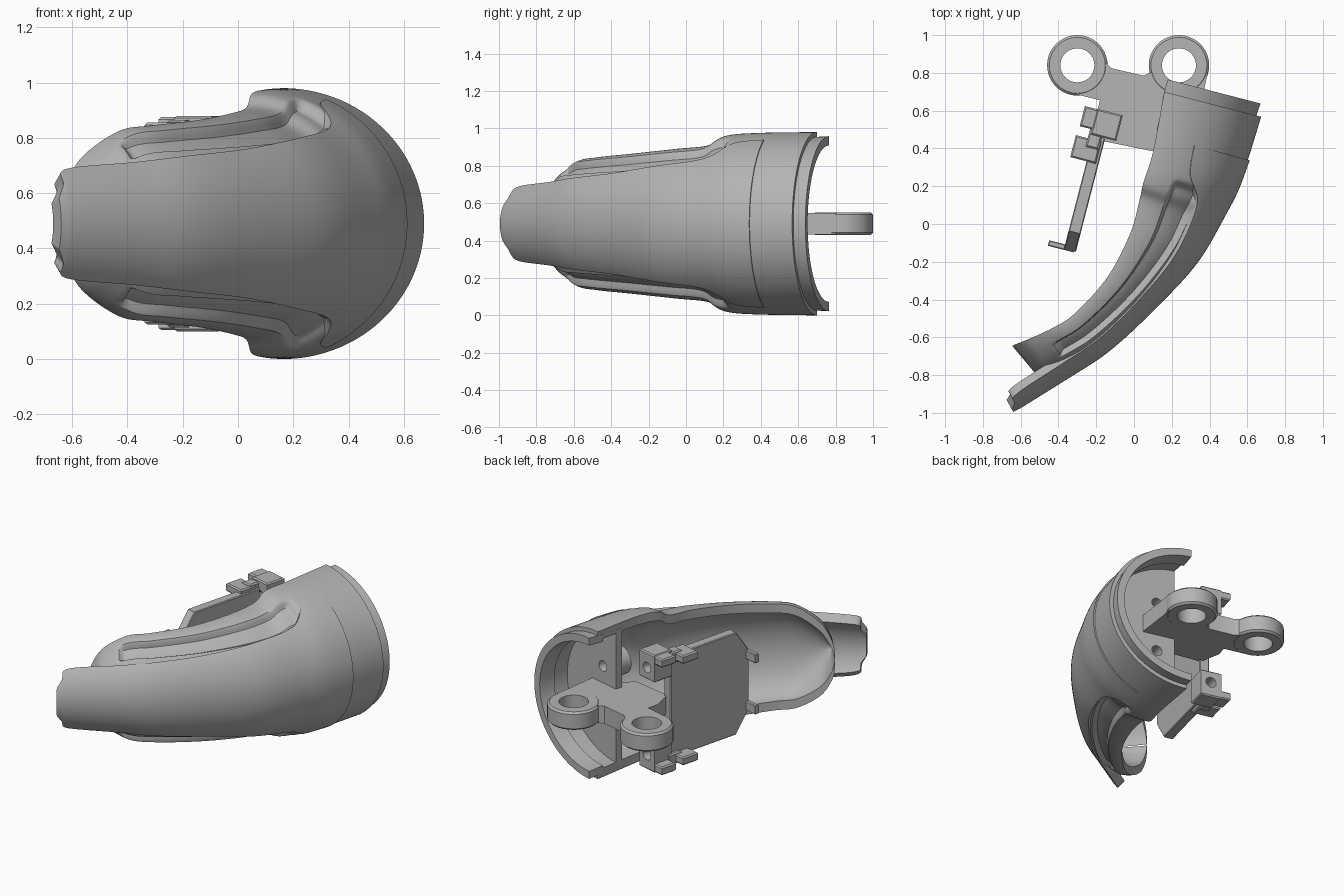
import bpy, bmesh
from math import sin, cos, pi, radians
from mathutils import Vector

if "Cube" in bpy.data.objects:
    bpy.data.objects.remove(bpy.data.objects["Cube"])

grey = bpy.data.materials.new("plain_grey")
grey.use_nodes = True
grey.diffuse_color = (0.46, 0.46, 0.46, 1)
grey.node_tree.nodes["Principled BSDF"].inputs["Base Color"].default_value = (0.46, 0.46, 0.46, 1)

MID = 0.49                                   # mirror height
UP = Vector((0, 0, 1))
TILT = radians(-14.5)
ACROSS = Vector((cos(TILT), sin(TILT), 0))   # across the wide end
ALONG = Vector((-sin(TILT), cos(TILT), 0))   # out of the wide end


def finish(name, bm):
    bmesh.ops.recalc_face_normals(bm, faces=bm.faces)
    if bm.calc_volume(signed=True) < 0:
        bmesh.ops.reverse_faces(bm, faces=bm.faces)
    me = bpy.data.meshes.new(name)
    bm.to_mesh(me)
    bm.free()
    me.materials.append(grey)
    ob = bpy.data.objects.new(name, me)
    bpy.context.collection.objects.link(ob)
    smooth(ob)
    return ob


def smooth(ob):
    bpy.ops.object.select_all(action='DESELECT')
    ob.select_set(True)
    bpy.context.view_layer.objects.active = ob
    bpy.ops.object.shade_smooth_by_angle(angle=radians(35))


def spline(rows, u):
    i = min(int(u), len(rows) - 2)
    f = u - i
    a, b, c, d = (rows[max(0, min(len(rows) - 1, i + k))] for k in (-1, 0, 1, 2))
    return [q + 0.5 * f * (r - p + f * (2 * p - 5 * q + 4 * r - s + f * (3 * (q - r) + s - p)))
            for p, q, r, s in zip(a, b, c, d)]


def ramp(lo, hi, v):
    f = max(0, min(1, (v - lo) / (hi - lo)))
    return f * f * (3 - 2 * f)


def sweep(name, rows, wall, steps, groove=None, arc=72):
    """Half-elliptical channel; rows hold x, y, heading, depth, half height, half angle."""
    bm = bmesh.new()
    rings = []
    for k in range(steps + 1):
        u = k / steps * (len(rows) - 1)
        x, y, head, deep, high, span = spline(rows, u)
        n = Vector((cos(radians(head)), sin(radians(head)), 0))
        outer, inner = [], []
        for j in range(arc + 1):
            th = radians(span) * (2 * j / arc - 1)
            cut = groove(u, abs(th)) if groove else 0
            for line, off in ((outer, cut), (inner, wall)):
                p = Vector((x, y, MID)) + n * (deep - off) * cos(th) + UP * (high - off) * sin(th)
                line.append(bm.verts.new(p))
        rings.append((outer, inner))
    for (o1, i1), (o2, i2) in zip(rings, rings[1:]):
        loop1, loop2 = o1 + i1[::-1], o2 + i2[::-1]
        for j in range(len(loop1)):
            m = (j + 1) % len(loop1)
            bm.faces.new((loop1[j], loop1[m], loop2[m], loop2[j]))
    for o, i in (rings[0], rings[-1]):
        for j in range(arc):
            bm.faces.new((o[j], o[j + 1], i[j + 1], i[j]))
    return finish(name, bm)


def prism(name, pts, origin, ax, ay, push, bevel=0.0):
    """Polygon in the plane of ax and ay, extruded by push; bevel softens the rims of both caps."""
    bm = bmesh.new()
    low = [bm.verts.new(Vector(origin) + ax * a + ay * b) for a, b in pts]
    high = [bm.verts.new(v.co + push) for v in low]
    caps = [bm.faces.new(low[::-1]), bm.faces.new(high)]
    for j in range(len(pts)):
        m = (j + 1) % len(pts)
        bm.faces.new((low[j], low[m], high[m], high[j]))
    bmesh.ops.recalc_face_normals(bm, faces=bm.faces)
    if bevel:
        rims = [e for f in caps for e in f.edges]
        bmesh.ops.bevel(bm, geom=rims, offset=bevel, segments=1, affect='EDGES')
    return finish(name, bm)


def block(name, x, y, w, l, z0, z1, bevel=0.008):
    pts = [(-w / 2, -l / 2), (w / 2, -l / 2), (w / 2, l / 2), (-w / 2, l / 2)]
    return prism(name, pts, (x, y, z0), ACROSS, ALONG, UP * (z1 - z0), bevel)


def disc(name, centre, r, ax, ay, push, bevel=0.0):
    pts = [(r * cos(2 * pi * k / 48), r * sin(2 * pi * k / 48)) for k in range(48)]
    return prism(name, pts, centre, ax, ay, push, bevel)


def combine(ob, tool, how):
    m = ob.modifiers.new("combine", 'BOOLEAN')
    m.object, m.operation, m.solver = tool, how, 'EXACT'
    bpy.context.view_layer.objects.active = ob
    bpy.ops.object.modifier_apply(modifier=m.name)
    bpy.data.objects.remove(tool)
    smooth(ob)


# Curved shell with a scooped groove on each side and a rounded, closed tip
def scoop(u, th):
    side = ramp(radians(48), radians(51), th) * (1 - ramp(radians(67), radians(72), th))
    return 0.036 * side * ramp(1.5, 1.8, u) * (1 - ramp(7.1, 7.4, u))


sweep("shell", [
    (0.16, 0.70, -14.5, 0.53, 0.49, 90),
    (0.10, 0.38, -15.5, 0.49, 0.485, 90),
    (0.05, 0.22, -18, 0.46, 0.47, 90),
    (0.03, 0.13, -20, 0.42, 0.42, 90),
    (-0.02, -0.05, -23, 0.362, 0.40, 90),
    (-0.14, -0.28, -33, 0.28, 0.375, 90),
    (-0.31, -0.47, -47, 0.24, 0.355, 90),
    (-0.43, -0.55, -54, 0.235, 0.335, 90),
    (-0.56, -0.61, -54, 0.245, 0.245, 90),
    (-0.625, -0.636, -51, 0.255, 0.14, 90),
    (-0.645, -0.645, -50, 0.255, 0.064, 90)], 0.06, 120, scoop, 120)

# Stepped lip at the wide end
sweep("end_lip", [(0.178, 0.765, -14.5, 0.508, 0.468, 90),
                  (0.15, 0.66, -14.5, 0.50, 0.462, 90)], 0.05, 2)

# Outer band, flared at the top and running out as a tongue with clipped corners
sweep("outer_band", [
    (0.12, 0.47, -15, 0.510, 0.492, 66),
    (0.085, 0.32, -16, 0.490, 0.485, 63),
    (0.04, 0.20, -18.5, 0.472, 0.465, 49),
    (-0.02, -0.05, -23, 0.390, 0.425, 47),
    (-0.14, -0.28, -33, 0.305, 0.37, 47),
    (-0.31, -0.47, -47, 0.272, 0.335, 47),
    (-0.47, -0.57, -58, 0.275, 0.31, 46),
    (-0.72, -0.72, -61, 0.28, 0.29, 43),
    (-0.747, -0.735, -61, 0.28, 0.28, 31),
    (-0.775, -0.75, -61, 0.28, 0.27, 20)], 0.06, 81)

# Bulkhead inside the wide end, with two bored bosses
half = [(0.45 * cos(t), 0.45 * sin(t)) for t in (pi * (k / 40 - 0.5) for k in range(41))]
bulkhead = prism("bulkhead", half, (0.12, 0.50, MID), ACROSS, UP, ALONG * 0.05)
for s in (-1, 1):
    spot = Vector((0.12, 0.50, MID + s * 0.17)) + ACROSS * 0.12
    combine(bulkhead, disc("boss", spot - ALONG * 0.1, 0.09, ACROSS, UP, ALONG * 0.12), 'UNION')
    combine(bulkhead, disc("bore", spot - ALONG * 0.2, 0.035, ACROSS, UP, ALONG * 0.4), 'DIFFERENCE')

# Flat bracket with two eyes
X, Y = Vector((1, 0, 0)), Vector((0, 1, 0))
outline = [(-0.34, 0.695), (-0.18, 0.655), (-0.20, 0.58), (-0.17, 0.44), (0.10, 0.385), (0.20, 0.50),
           (0.34, 0.47), (0.375, 0.73), (0.39, 0.80), (0.238, 0.847), (0.10, 0.83), (0.085, 0.80),
           (0.05, 0.785), (-0.12, 0.825), (-0.145, 0.85), (-0.30, 0.847)]
bracket = prism("bracket", outline, (0, 0, 0.432), X, Y, UP * 0.116)
for x in (-0.30, 0.238):
    combine(bracket, disc("eye", (x, 0.84, 0.43), 0.16, X, Y, UP * 0.12, 0.012), 'UNION')
for x in (-0.30, 0.238):
    combine(bracket, disc("eye_bore", (x, 0.84, 0.3), 0.09, X, Y, UP * 0.4), 'DIFFERENCE')

# Upright panel with clipped far corners
panel = [(0, -0.20), (0.10, -0.34), (0.62, -0.34), (0.62, 0.34), (0.10, 0.34), (0, 0.20)]
prism("panel", panel, Vector((-0.34, -0.14, MID)) - ACROSS * 0.032, ALONG, UP, ACROSS * 0.065, 0.005)

# Mounting blocks, shelves, side tabs and end hooks, above and below the middle
for s, side in ((1, "upper"), (-1, "lower")):
    def span(a, b):
        return sorted((MID + s * a, MID + s * b))
    mount = block(side + "_mount", -0.145, 0.525, 0.14, 0.14, *span(0.21, 0.39))
    hole = Vector((-0.145, 0.525, MID + s * 0.29)) - ALONG * 0.2
    combine(mount, disc("mount_bore", hole, 0.035, ACROSS, UP, ALONG * 0.4), 'DIFFERENCE')
    block(side + "_shelf", -0.23, 0.56, 0.09, 0.11, *span(0.33, 0.385))
    block(side + "_neck", -0.21, 0.45, 0.07, 0.10, *span(0.30, 0.375))
    block(side + "_tab", -0.255, 0.395, 0.14, 0.12, *span(0.31, 0.365))
    block(side + "_hook", -0.385, -0.118, 0.14, 0.03, *span(0.14, 0.20), 0.005)
